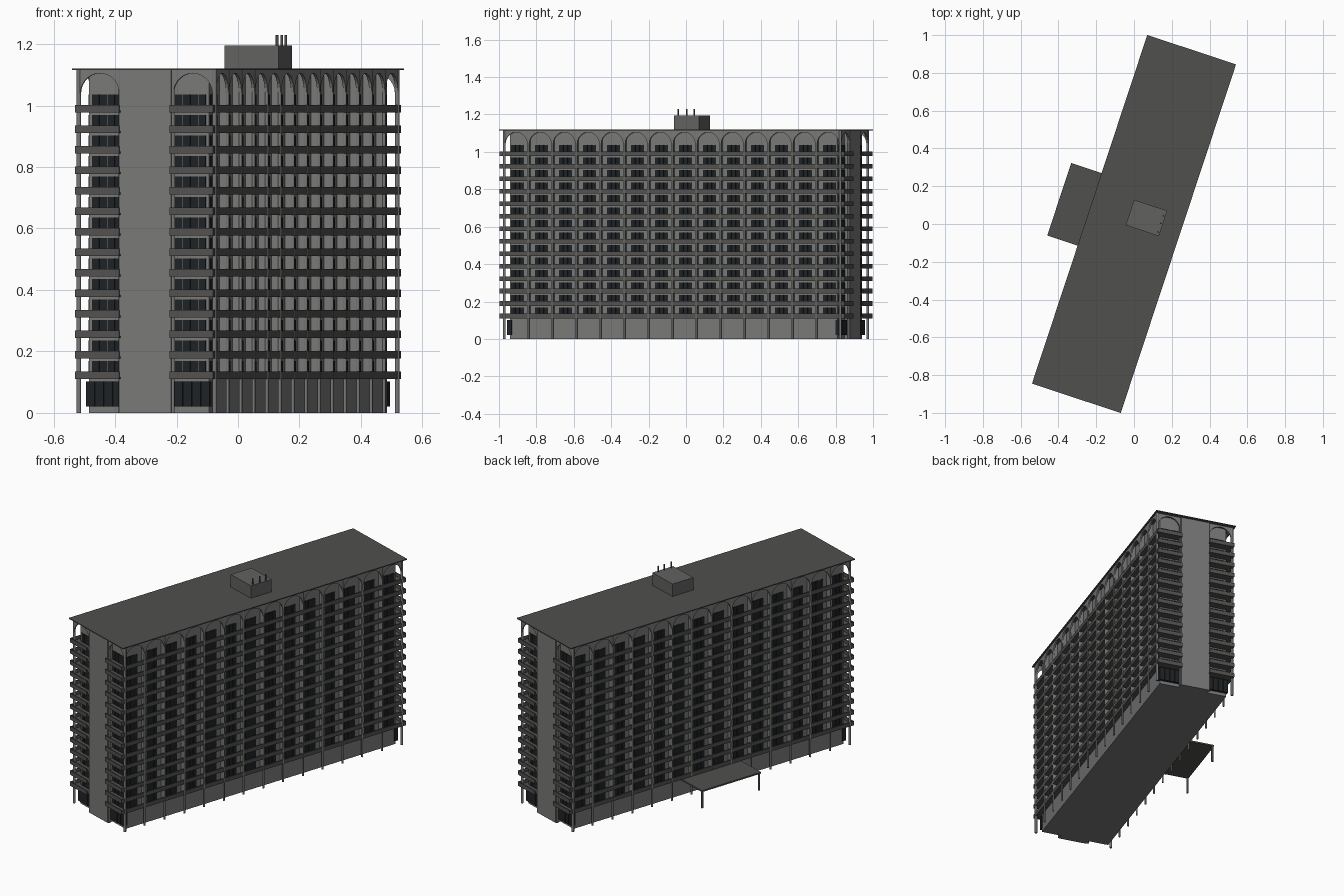
import bpy, bmesh, math
from mathutils import Matrix, Vector

if "Cube" in bpy.data.objects:
    bpy.data.objects.remove(bpy.data.objects["Cube"])

ANGLE = math.radians(-18.3)          # whole building is turned in plan
BU, BV = 0.206, 0.922                # wall block half sizes (width, length)
PU, PV = 0.2325, 0.946               # column line half sizes
RU, RV = 0.2365, 0.972               # balcony edge half sizes
PANEL = 0.086                        # half width of the solid end panel
BAYS, FLOORS = 14, 14
BAY = 2 * PV / BAYS
F0, STEP = 0.11, 0.0667
TOP = 1.115


def material(name, c):
    m = bpy.data.materials.new(name)
    m.diffuse_color = (*c, 1)
    m.use_nodes = True
    m.node_tree.nodes["Principled BSDF"].inputs["Base Color"].default_value = m.diffuse_color
    return m


WALL = material("wall_grey", (0.19, 0.19, 0.187))
CONCRETE = material("dark_concrete", (0.085, 0.083, 0.08))
ROOF = material("roof_grey", (0.08, 0.079, 0.077))
GLASS = material("dark_glass", (0.013, 0.016, 0.018))


def box(bm, u0, u1, v0, v1, z0, z1):
    m = Matrix.Translation(((u0 + u1) / 2, (v0 + v1) / 2, (z0 + z1) / 2))
    m = m @ Matrix.Diagonal((abs(u1 - u0), abs(v1 - v0), z1 - z0, 1))
    bmesh.ops.create_cube(bm, size=1, matrix=m)


def post(bm, u, v, z0, z1, r, n=10):
    bmesh.ops.create_cone(bm, cap_ends=True, segments=n, radius1=r, radius2=r, depth=z1 - z0,
                          matrix=Matrix.Translation((u, v, (z0 + z1) / 2)))


def arch(bm, a, b, thick, n=14):
    """Spandrel plate above a round arch, spanning from plan point a to b."""
    a, b = Vector(a), Vector(b)
    d = b - a
    w = d.length
    d.normalize()
    off = Vector((-d.y, d.x)) * thick / 2
    r = w / 2 - 0.006
    spring = TOP - 0.010 - r
    low = [(0, spring)]
    low += [(w / 2 - r * math.cos(math.pi * i / n), spring + r * math.sin(math.pi * i / n))
            for i in range(n + 1)]
    low += [(w, spring)]
    rings = []
    for s, z in low:
        p = a + d * s
        rings.append([bm.verts.new((*(p + off * k), h))
                      for k, h in ((1, z), (1, TOP), (-1, TOP), (-1, z))])
    for q, t in zip(rings, rings[1:]):
        for i in range(4):
            j = (i + 1) % 4
            bm.faces.new((q[i], q[j], t[j], t[i]))
    bm.faces.new(rings[0][::-1])
    bm.faces.new(rings[-1])


def finish(name, bm, mat, smooth=False):
    bmesh.ops.recalc_face_normals(bm, faces=bm.faces)
    me = bpy.data.meshes.new(name)
    bm.to_mesh(me)
    bm.free()
    me.materials.append(mat)
    ob = bpy.data.objects.new(name, me)
    ob.rotation_euler.z = ANGLE
    bpy.context.collection.objects.link(ob)
    if smooth:
        bpy.context.view_layer.objects.active = ob
        ob.select_set(True)
        bpy.ops.object.shade_smooth_by_angle(angle=math.radians(40))
        ob.select_set(False)
    return ob


SIDES = (-1, 1)
CORNERS = [(s, e) for s in SIDES for e in SIDES]

# main wall block
bm = bmesh.new()
box(bm, -BU, BU, -BV, BV, 0, TOP)
finish("wall_block", bm, WALL)

# solid panels in the middle of both ends
bm = bmesh.new()
for e in SIDES:
    box(bm, -PANEL, PANEL, e * (BV - 0.01), e * 0.955, 0, TOP)
finish("end_panels", bm, WALL)

# partition walls between neighbouring balconies
bm = bmesh.new()
for s in SIDES:
    for i in range(1, BAYS):
        v = -PV + i * BAY
        box(bm, s * (BU - 0.005), s * PU, v - 0.003, v + 0.003, F0, TOP)
finish("balcony_partitions", bm, WALL)

# flat roof
bm = bmesh.new()
box(bm, -0.2475, 0.2475, -0.972, 0.972, TOP, TOP + 0.005)
finish("roof_slab", bm, ROOF)

# balcony floors and parapets
slabs, rails = bmesh.new(), bmesh.new()
T = 0.006
for f in range(FLOORS):
    z = F0 + f * STEP
    for s in SIDES:
        box(slabs, s * (BU - 0.01), s * (RU - T), -BV, BV, z, z + 0.006)
        box(rails, s * (RU - T), s * RU, -RV, RV, z, z + 0.025)
    for s, e in CORNERS:
        box(slabs, s * PANEL, s * (RU - T), e * (BV - 0.01), e * (RV - T), z, z + 0.006)
        box(rails, s * PANEL, s * (RU - T), e * (RV - T), e * RV, z, z + 0.025)
finish("balcony_floors", slabs, CONCRETE)
finish("balcony_parapets", rails, CONCRETE)

# columns along the long sides and beside the end panels
bm = bmesh.new()
for s in SIDES:
    for i in range(BAYS + 1):
        r = 0.0075 if i in (0, BAYS) else 0.0055
        post(bm, s * PU, -PV + i * BAY, 0, TOP, r)
for s, e in CORNERS:
    post(bm, s * (PANEL + 0.004), e * PV, 0, TOP, 0.0055)
finish("columns", bm, WALL, True)

# arches under the roof
bm = bmesh.new()
for s in SIDES:
    for i in range(BAYS):
        v = -PV + i * BAY
        arch(bm, (s * PU, v), (s * PU, v + BAY), 0.009)
for s, e in CORNERS:
    arch(bm, (s * PANEL, e * PV), (s * PU, e * PV), 0.009)
finish("arches", bm, WALL)

# windows, as rows of narrow panes
bm = bmesh.new()
G = 0.0018
for f in range(FLOORS):
    z0 = F0 + f * STEP + 0.006
    z1 = F0 + f * STEP + 0.059
    for s in SIDES:
        for i in range(BAYS):
            v = -PV + (i + 0.5) * BAY - 0.037
            for k in range(3):
                w = 0.074 / 3
                box(bm, s * (BU - 0.004), s * (BU + 0.003), v + k * w, v + (k + 1) * w - G, z0, z1)
    for s, e in CORNERS:
        for k in range(4):
            u = 0.09 + k * 0.0267
            box(bm, s * u, s * (u + 0.0267 - G), e * (BV - 0.004), e * (BV + 0.003), z0, z1)
finish("windows", bm, GLASS)

# projecting ground floor windows at the ends
bm = bmesh.new()
for s, e in CORNERS:
    for k in range(4):
        u = 0.09 + k * 0.0308
        box(bm, s * u, s * (u + 0.0308 - G), e * (BV - 0.01), e * 0.937, 0.02, 0.102)
finish("ground_windows", bm, GLASS)

# entrance canopy on the left long side
bm = bmesh.new()
box(bm, -0.417, -BU + 0.005, -0.202, 0.202, 0.1, 0.109)
finish("entrance_canopy", bm, ROOF)
bm = bmesh.new()
for e in SIDES:
    post(bm, -0.409, e * 0.194, 0, 0.1, 0.006)
finish("canopy_posts", bm, CONCRETE, True)

# rooftop plant room with vent pipes
bm = bmesh.new()
box(bm, -0.04, 0.145, -0.02, 0.122, TOP, 1.195)
finish("rooftop_room", bm, material("room_grey", (0.12, 0.12, 0.117)))
bm = bmesh.new()
for v in (0.0, 0.048, 0.09):
    post(bm, 0.134, v, 1.19, 1.23, 0.0045)
finish("vent_pipes", bm, CONCRETE, True)
